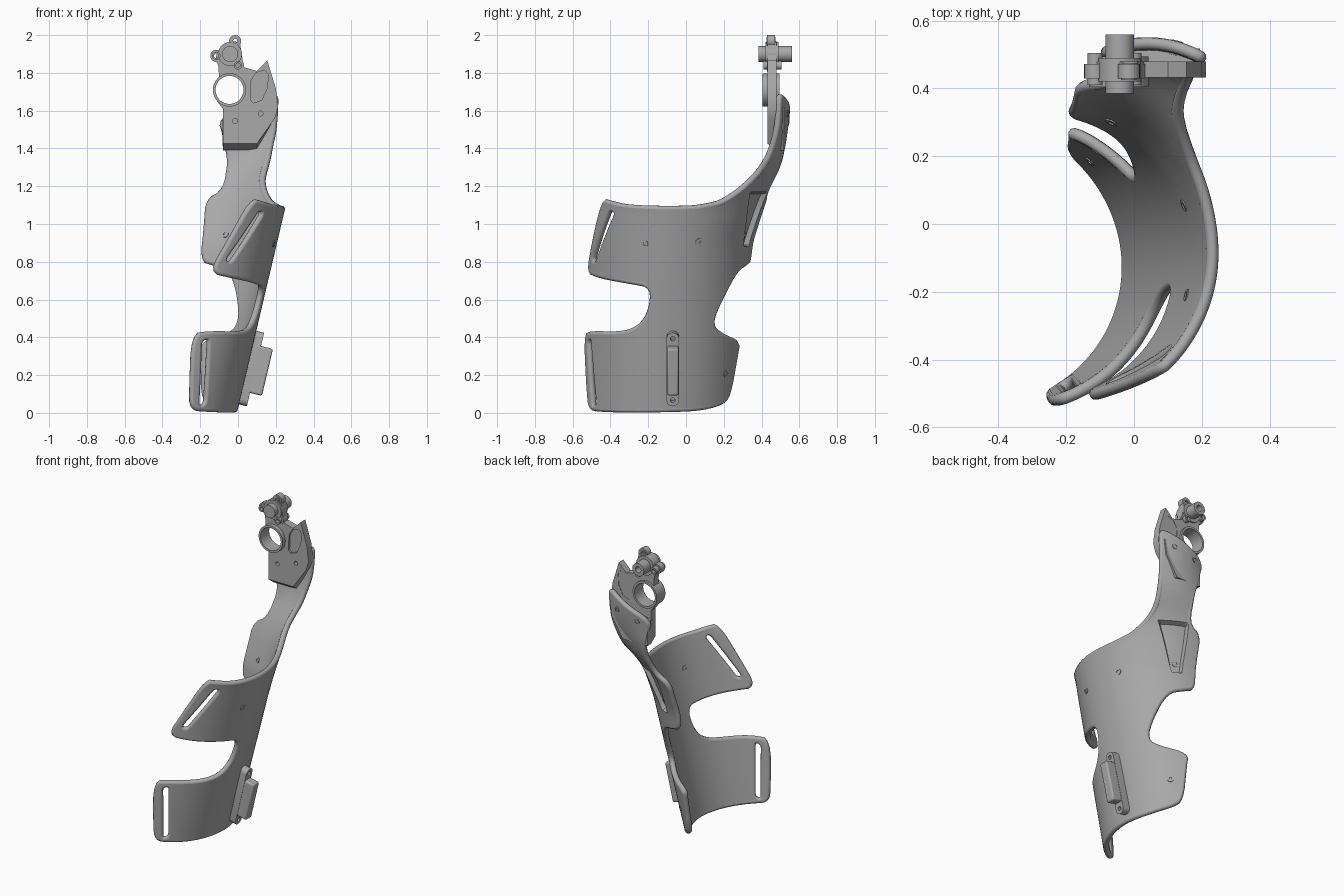
import bpy, bmesh
from math import sin, cos, pi, radians, hypot, ceil, atan
from mathutils import Vector, Matrix

cube = bpy.data.objects.get("Cube")
if cube:
    bpy.data.objects.remove(cube, do_unlink=True)

grey = bpy.data.materials.new("plain_grey")
grey.use_nodes = True
grey.diffuse_color = (0.4, 0.4, 0.4, 1)
grey.node_tree.nodes["Principled BSDF"].inputs["Base Color"].default_value = (0.4, 0.4, 0.4, 1)

T = 0.036          # shell thickness
ARC = 0.445        # arc length per radian in the unrolled sheet


# ---------- helpers ----------
def link(name, data):
    ob = bpy.data.objects.new(name, data)
    bpy.context.scene.collection.objects.link(ob)
    data.materials.append(grey)
    return ob


def finish(name, bm, angle=35):
    me = bpy.data.meshes.new(name)
    bm.to_mesh(me)
    bm.free()
    me.polygons.foreach_set("use_smooth", [True] * len(me.polygons))
    me.set_sharp_from_angle(angle=radians(angle))
    return link(name, me)


def fill(loops):
    """Flat face set: first loop is the outline, the others are holes."""
    bm = bmesh.new()
    for loop in loops:
        vs = [bm.verts.new((p[0], p[1], 0)) for p in loop]
        for i, v in enumerate(vs):
            bm.edges.new((vs[i - 1], v))
    bmesh.ops.triangle_fill(bm, edges=bm.edges[:], use_beauty=True, normal=(0, 0, 1))
    return bm


def prism(name, loops, c0, c1, matrix):
    bm = fill(loops)
    new = bmesh.ops.extrude_face_region(bm, geom=bm.faces[:], use_keep_orig=True)["geom"]
    top = [g for g in new if isinstance(g, bmesh.types.BMVert)]
    bmesh.ops.translate(bm, verts=bm.verts[:], vec=(0, 0, c0))
    bmesh.ops.translate(bm, verts=top, vec=(0, 0, c1 - c0))
    bmesh.ops.transform(bm, matrix=matrix, verts=bm.verts[:])
    bmesh.ops.recalc_face_normals(bm, faces=bm.faces[:])
    return finish(name, bm)


def circle(x, y, r, n=32):
    return [(x + r * cos(2 * pi * i / n), y + r * sin(2 * pi * i / n)) for i in range(n)]


def capsule(a, b, r, n=10):
    a, b = Vector(a), Vector(b)
    u = (b - a).normalized()
    w = Vector((-u.y, u.x))
    half = [pi * i / n for i in range(n + 1)]
    return [b + r * (w * cos(k) + u * sin(k)) for k in half] + \
           [a - r * (w * cos(k) + u * sin(k)) for k in half]


def rounded(pts, times=2):
    for _ in range(times):
        nxt = pts[1:] + pts[:1]
        pts = [q for a, b in zip(pts, nxt) for q in (a.lerp(b, 0.25), a.lerp(b, 0.75))]
    return pts


def resample(pts, step=0.025):
    out = []
    for a, b in zip(pts, pts[1:] + pts[:1]):
        a, b = Vector(a), Vector(b)
        n = max(1, ceil((b - a).length / step))
        out += [a.lerp(b, i / n) for i in range(n)]
    return out


def inset(pts, d):
    out = []
    for i, p in enumerate(pts):
        t = (pts[(i + 1) % len(pts)] - pts[i - 1]).normalized()
        out.append(p + d * Vector((t.y, -t.x)))
    return out


def sheet(deg, z):
    return Vector((radians(deg) * ARC, z))


def table(rows, z):
    def at(h):
        if h <= rows[0][0]:
            return rows[0][1]
        for (a, va), (b, vb) in zip(rows, rows[1:]):
            if h <= b:
                return va + (vb - va) * (h - a) / (b - a)
        return rows[-1][1]
    return sum(at(z + k) for k in (-0.04, -0.02, 0, 0.02, 0.04)) / 5


# ---------- shell surface: leaning arc that sweeps back into the arm ----------
CENTRE_X = [(-0.1, -0.464), (1.1, -0.203), (1.2, -0.165), (1.34, -0.045), (1.5, 0.03), (1.8, 0.03)]
BACK_Y = [(-0.1, 0.302), (0.9, 0.36), (1.1, 0.42), (1.2, 0.46), (1.3, 0.5),
          (1.4, 0.525), (1.5, 0.54), (1.6, 0.552), (1.8, 0.556)]
POCKET = [sheet(*p) for p in ((53, 1.17), (76, 1.17), (70, 0.88), (62, 0.88))]
SIDES = []
for a, b in zip(POCKET, POCKET[1:] + POCKET[:1]):
    t = (b - a).normalized()
    SIDES.append((a, Vector((t.y, -t.x))))


def surf(p, d=0.0):
    t, z = p[0] / ARC, p[1]
    r, cy = 0.437 + 0.018 * z, -0.13 + 0.04 * z
    ry = r if t < 0 else table(BACK_Y, z) - cy
    if d > 0:   # scooped pocket at the base of the arm
        depth = min((Vector((p[0], z)) - a).dot(n) for a, n in SIDES)
        d -= 0.028 * min(1, max(0, depth / 0.01))
    d -= T / 2
    return Vector((table(CENTRE_X, z) + (r + d) * cos(t), cy + (ry + d) * sin(t), z))


# outline of the unrolled shell: angle in degrees, height
OUTLINE = [(-23, 0), (-52, 0.005), (-64, 0.015), (-68, 0.12), (-76, 0.42), (-62, 0.435),
           (-32, 0.43), (-19, 0.46), (-12, 0.54), (-11, 0.66), (-24, 0.68), (-57, 0.715),
           (-73, 0.74), (-65, 0.9), (-53, 1.135), (-45, 1.125), (-28, 1.1), (11, 1.095),
           (24, 1.11), (34, 1.13), (49, 1.22), (61, 1.34), (67, 1.5), (66, 1.6), (66, 1.7),
           (80, 1.66), (109, 1.56), (102, 1.45), (88, 1.3), (77, 1.18), (87, 1.13),
           (84, 1.0), (81, 0.8), (72, 0.78), (57, 0.75), (43, 0.6), (35, 0.47), (45, 0.42),
           (67, 0.38), (64, 0.3), (57, 0.08), (48, 0.04), (32, 0.015), (17, 0.005)]
edge = inset(resample(rounded([sheet(*p) for p in OUTLINE])), T / 2)
SLOTS = [((-56, 0.06), (-64.5, 0.37)), ((-60, 0.82), (-43.5, 1.05))]
loops = [edge] + [resample(capsule(sheet(*a), sheet(*b), 0.034)) for a, b in SLOTS]

flat = fill(loops)


def cut(co, no):
    bmesh.ops.bisect_plane(flat, geom=flat.verts[:] + flat.edges[:] + flat.faces[:], dist=1e-4,
                           plane_co=(co[0], co[1], 0), plane_no=(no[0], no[1], 0))


for k in range(-76, 110, 4):
    cut(sheet(k, 0), (1, 0))
for k in range(1, 44):
    if k % 3 == 0 or k > 21:
        cut((0, k * 0.04), (0, 1))
for a, n in SIDES:
    cut(a, n)
    cut(a + n * 0.01, n)
bmesh.ops.recalc_face_normals(flat, faces=flat.faces[:])
flat.normal_update()
if sum(f.normal.z for f in flat.faces) < 0:
    bmesh.ops.reverse_faces(flat, faces=flat.faces[:])

for name, d in (("shell_outer_skin", T / 2), ("shell_inner_skin", -T / 2)):
    bm = flat.copy()
    for v in bm.verts:
        v.co = surf(v.co, d)
    if d < 0:
        bmesh.ops.reverse_faces(bm, faces=bm.faces[:])
    finish(name, bm)
flat.free()

# rounded rims around the outline and the strap slots
for name, loop in zip(("shell_rim", "lower_slot_rim", "upper_slot_rim"), loops):
    cu = bpy.data.curves.new(name, "CURVE")
    cu.dimensions = "3D"
    cu.bevel_depth = T / 2
    cu.bevel_resolution = 3
    sp = cu.splines.new("POLY")
    sp.points.add(len(loop) - 1)
    for pt, p in zip(sp.points, loop):
        pt.co = (*surf(p), 1)
    sp.use_cyclic_u = True
    sp.use_smooth = True
    link(name, cu)

# eyelets through the shell
for i, (deg, z, top) in enumerate([(-16, 0.9, 0.003), (20.5, 0.91, 0.003), (66, 0.94, -0.022),
                                   (49, 0.21, 0.003), (96, 1.545, 0.004), (78, 1.585, 0.004)]):
    p = sheet(deg, z)
    across = (surf(p + Vector((0.01, 0))) - surf(p)).normalized()
    up = (surf(p + Vector((0, 0.01))) - surf(p)).normalized()
    out = across.cross(up).normalized()
    m = Matrix((across, out.cross(across), out)).transposed().to_4x4()
    m.translation = surf(p)
    prism(f"eyelet_{i + 1}", [circle(0, 0, 0.018, 16), circle(0, 0, 0.009, 16)],
          -T / 2 - 0.003, T / 2 + top, m)

# ---------- side clip on the lower shell ----------
tilt = Matrix.Translation((0.049, -0.07, 0.24)) @ Matrix.Rotation(atan(0.235), 4, "Y")
face_x = Matrix(((0, 0, 1, 0), (1, 0, 0, 0), (0, 1, 0, 0), (0, 0, 0, 1)))
prism("clip_base", [capsule((0, -0.167), (0, 0.167), 0.033),
                    circle(0, -0.167, 0.013, 16), circle(0, 0.167, 0.013, 16)],
      -0.015, 0.045, tilt @ face_x)
bm = bmesh.new()
bmesh.ops.create_cube(bm, size=1, matrix=tilt @ Matrix.Translation((0.055, 0, 0)) @
                      Matrix.Diagonal((0.11, 0.062, 0.255, 1)))
body = finish("clip_body", bm)
bev = body.modifiers.new("soft_edges", "BEVEL")
bev.width, bev.segments = 0.01, 3

# ---------- joint plate at the top of the arm ----------
face_y = Matrix(((1, 0, 0, 0), (0, 0, 1, 0), (0, 1, 0, 0), (0, 0, 0, 1)))
RING, HUB = (-0.045, 1.71), (-0.042, 1.9)
window = [(0.07, 1.76), (0.095, 1.8), (0.14, 1.815), (0.16, 1.79), (0.155, 1.72),
          (0.125, 1.655), (0.08, 1.64), (0.065, 1.66)]
outline = [(-0.08, 1.425), (0.1, 1.425), (0.195, 1.56), (0.213, 1.62), (0.2, 1.72),
           (0.155, 1.865), (0.1, 1.81), (0.03, 1.83), (0.02, 1.9), (0.01, 1.96),
           (-0.035, 1.97), (-0.06, 1.94), (-0.11, 1.91), (-0.12, 1.87), (-0.105, 1.84),
           (-0.1, 1.78), (-0.128, 1.71), (-0.11, 1.65), (-0.08, 1.61)]
plate = prism("joint_plate", [outline, circle(*RING, 0.078), window,
                              circle(-0.015, 1.545, 0.013, 16), circle(0.12, 1.585, 0.013, 16)],
              0.432, 0.48, face_y)
for v in plate.data.vertices:      # chamfered lower edge
    if v.co.z < 1.45 and v.co.y > 0.45:
        v.co.z -= 0.035
prism("plate_window_panel", [window], 0.446, 0.478, face_y)
prism("plate_backing_pad", [[(-0.08, 1.39), (0.1, 1.39), (0.18, 1.52), (0.195, 1.62),
                             (-0.085, 1.55)]], 0.478, 0.518, face_y)
prism("bearing_ring", [circle(*RING, 0.088, 48), circle(*RING, 0.074, 48)], 0.405, 0.495, face_y)

# hub and its three screw lugs
prism("hub_disc", [circle(*HUB, 0.063)], 0.42, 0.49, face_y)
prism("hub_pin", [circle(*HUB, 0.042)], 0.385, 0.5, face_y)
prism("hub_socket", [circle(*HUB, 0.042), circle(*HUB, 0.02)], 0.495, 0.56, face_y)
for i, (x, z, y0, y1) in enumerate([(-0.115, 1.89, 0.41, 0.505), (-0.015, 1.968, 0.425, 0.475),
                                    (0.0, 1.84, 0.41, 0.505)]):
    prism(f"lug_{i + 1}", [circle(x, z, 0.032, 24), circle(x, z, 0.014, 24)], 0.43, 0.472, face_y)
    prism(f"lug_sleeve_{i + 1}", [circle(x, z, 0.022, 24), circle(x, z, 0.012, 24)], y0, y1, face_y)
